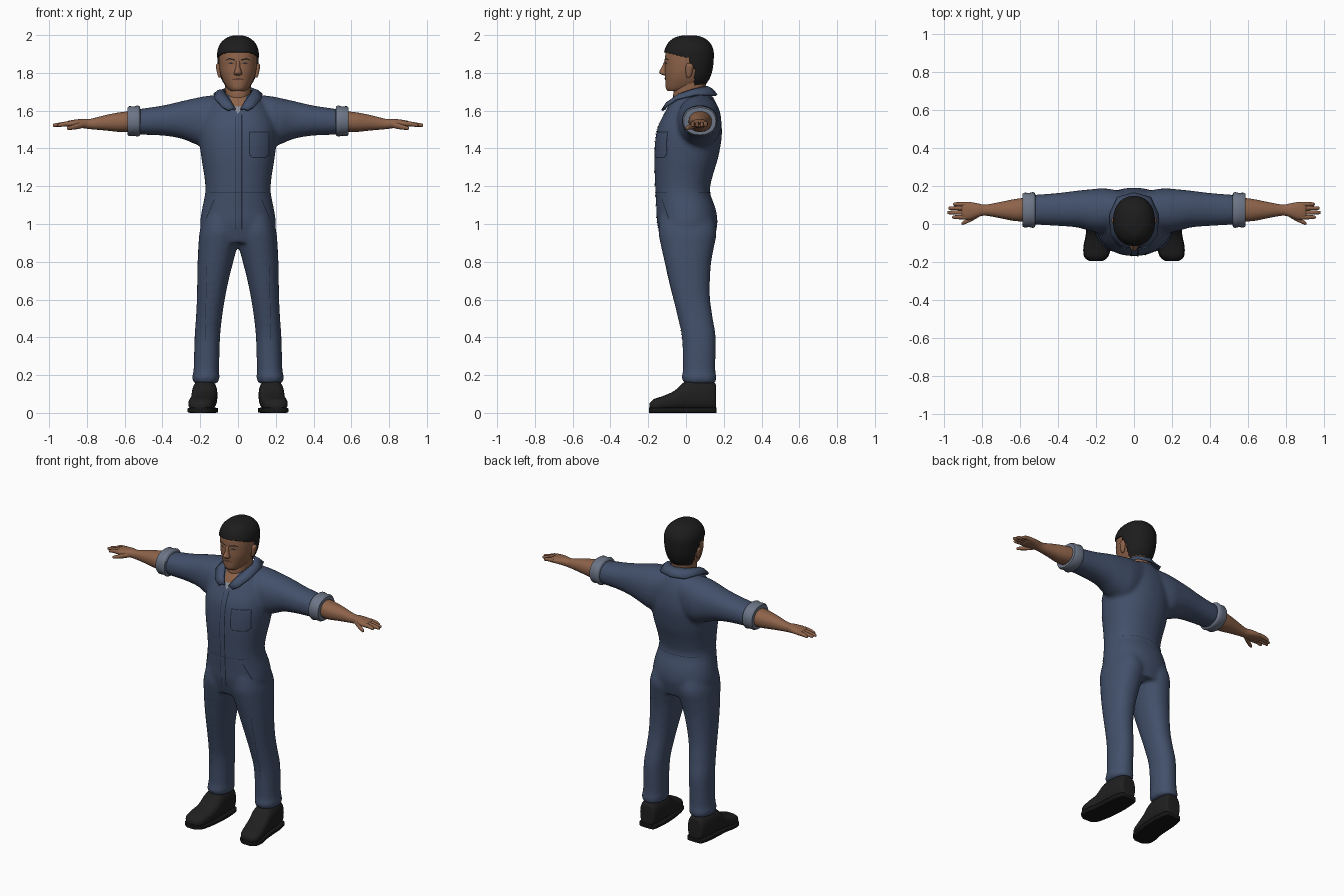
import bpy, bmesh, math
from mathutils import Vector

if "Cube" in bpy.data.objects:
    bpy.data.objects.remove(bpy.data.objects["Cube"])


def material(name, r, g, b):
    m = bpy.data.materials.new(name)
    m.use_nodes = True
    m.diffuse_color = (r, g, b, 1)
    node = m.node_tree.nodes["Principled BSDF"]
    node.inputs["Base Color"].default_value = (r, g, b, 1)
    node.inputs["Roughness"].default_value = 0.9
    return m


SUIT = material("denim blue", .055, .080, .145)
SEAM = material("dark seam", .015, .021, .038)
CUFF = material("pale cuff", .15, .18, .24)
SKIN = material("skin", .27, .125, .068)
HAIR = material("black hair", .012, .012, .012)
BOOT = material("black leather", .014, .014, .014)
SOLE = material("rubber sole", .008, .008, .008)
SHIRT = material("grey undershirt", .26, .28, .33)
LIPS = material("lips", .13, .05, .035)


def smooth_rows(rows, k):
    """Catmull-Rom interpolation between cross-sections."""
    if k < 2:
        return rows
    out = []
    for i in range(len(rows) - 1):
        p = [rows[max(0, min(len(rows) - 1, i + d))] for d in (-1, 0, 1, 2)]
        for j in range(k):
            u = j / k
            out.append([b + .5 * u * (c - a + u * (2*a - 5*b + 4*c - d + u * (3*(b - c) + d - a)))
                        for a, b, c, d in zip(*p)])
    return out + [list(rows[-1])]


def loft(bm, axis, rows, side=1, n=32, power=2.2, k=4):
    """Rows are (position on axis, a min, a max, b min, b max)."""
    rings = []
    for t, a0, a1, b0, b1 in smooth_rows(rows, k):
        ring = []
        for i in range(n):
            c, s = math.cos(math.tau * i / n), math.sin(math.tau * i / n)
            a = (a0 + a1) / 2 + (a1 - a0) / 2 * math.copysign(abs(c) ** (2 / power), c)
            b = (b0 + b1) / 2 + (b1 - b0) / 2 * math.copysign(abs(s) ** (2 / power), s)
            x, y, z = {"x": (t, a, b), "y": (a, t, b), "z": (a, b, t)}[axis]
            ring.append(bm.verts.new((x * side, y, z)))
        rings.append(ring)
    for r, q in zip(rings, rings[1:]):
        for i in range(n):
            bm.faces.new((r[i], r[(i + 1) % n], q[(i + 1) % n], q[i]))
    bm.faces.new(rings[0])
    bm.faces.new(rings[-1])
    return rings


def finish(name, bm, mat, recalc=True):
    if recalc:
        bmesh.ops.recalc_face_normals(bm, faces=bm.faces)
    for f in bm.faces:
        f.smooth = True
    for e in bm.edges:
        if len(e.link_faces) == 2 and e.calc_face_angle(0) > math.radians(50):
            e.smooth = False
    me = bpy.data.meshes.new(name)
    bm.to_mesh(me)
    bm.free()
    me.materials.append(mat)
    ob = bpy.data.objects.new(name, me)
    bpy.context.scene.collection.objects.link(ob)
    return ob


def part(name, mat, axis, rows, **kw):
    bm = bmesh.new()
    loft(bm, axis, rows, **kw)
    return finish(name, bm, mat)


def ribbon(name, target, mat, path, front=True, lift=.003):
    """Thin strip laid on a surface; path points are (x, z, width)."""
    ob = target.evaluated_get(bpy.context.evaluated_depsgraph_get())
    d = 1 if front else -1
    pts = []
    for p, q in zip(path, path[1:]):
        steps = max(2, int(math.dist(p[:2], q[:2]) / .012))
        pts += [Vector(p).lerp(Vector(q), i / steps) for i in range(steps)]
    pts.append(Vector(path[-1]))
    bm, rows, y = bmesh.new(), [], 0
    for i, p in enumerate(pts):
        t = pts[min(i + 1, len(pts) - 1)] - pts[max(i - 1, 0)]
        t = Vector((t.x, t.y)).normalized()
        row = []
        for j in range(7):
            w = p.z * (j / 6 - .5)
            x, z = p.x - t.y * w, p.y + t.x * w
            hit, loc, _, _ = ob.ray_cast((x, -d, z), (0, d, 0))
            y = loc.y if hit else y
            row.append(bm.verts.new((x, y - d * lift, z)))
        rows.append(row)
    for r, q in zip(rows, rows[1:]):
        for j in range(6):
            bm.faces.new((r[j], r[j + 1], q[j + 1], q[j]))
    bm.normal_update()
    if sum(f.normal.y for f in bm.faces) * d > 0:
        bmesh.ops.reverse_faces(bm, faces=bm.faces)
    return finish(name, bm, mat, recalc=False)


# Coverall: torso, legs and sleeves fused into one soft surface
torso = [(z, -w, w, f, b) for z, w, f, b in (
    (.90, .185, -.125, .145), (1.0, .20, -.152, .166), (1.08, .19, -.157, .157),
    (1.17, .173, -.162, .127), (1.25, .178, -.165, .14), (1.35, .194, -.168, .17),
    (1.45, .205, -.162, .188), (1.52, .20, -.147, .189), (1.6, .17, -.107, .175),
    (1.66, .12, -.073, .15), (1.69, .085, -.045, .13))]
leg = [(.155, .105, .235, -.01, .155), (.19, .098, .243, -.024, .162), (.23, .1, .235, -.016, .155),
       (.4, .095, .23, -.022, .157), (.5, .085, .223, -.042, .142), (.6, .07, .218, -.067, .128),
       (.7, .05, .216, -.092, .127), (.8, .025, .214, -.114, .134), (.88, .004, .21, -.132, .149),
       (.96, -.01, .203, -.146, .162), (1.04, 0, .18, -.14, .14)]
sleeve = [(.05, 0, .17, 1.44, 1.685), (.15, -.045, .187, 1.4, 1.68), (.22, -.04, .183, 1.42, 1.668),
          (.3, -.018, .175, 1.452, 1.65), (.4, -.01, .163, 1.468, 1.627), (.53, -.003, .153, 1.473, 1.608)]
bm = bmesh.new()
loft(bm, "z", torso, n=48)
for s in (1, -1):
    loft(bm, "z", leg, s)
    loft(bm, "x", sleeve, s)
coverall = finish("coverall", bm, SUIT)
fuse = coverall.modifiers.new("fuse", "REMESH")
fuse.mode, fuse.voxel_size, fuse.use_smooth_shade = "VOXEL", .011, True
soften = coverall.modifiers.new("soften", "SMOOTH")
soften.factor, soften.iterations = .5, 8

# Neck, head, hair
part("neck", SKIN, "z", [(1.62, -.062, .062, -.06, .09), (1.68, -.066, .066, -.068, .1),
                         (1.74, -.07, .07, -.055, .105), (1.8, -.07, .07, -.03, .11)])
skull = [(z, -w, w, f, b) for z, w, f, b in (
    (1.703, .035, -.095, -.02), (1.72, .057, -.107, .07), (1.76, .081, -.109, .11),
    (1.8, .094, -.112, .128), (1.84, .1, -.111, .136), (1.88, .102, -.111, .139),
    (1.92, .1, -.105, .137), (1.955, .084, -.088, .12), (1.98, .054, -.055, .088),
    (1.991, .02, -.01, .045))]
head = part("head", SKIN, "z", skull, n=48)


def hairy(c):
    top = c.z > 1.905 - max(0, c.y + .1) * .25
    return top or (c.y > .02 and c.z > 1.83) or (c.y > .042 and c.z > 1.725)


bm = bmesh.new()
loft(bm, "z", skull, n=72, k=8)
bmesh.ops.recalc_face_normals(bm, faces=bm.faces)
bm.normal_update()
for v in bm.verts:
    v.co += v.normal * .008
bmesh.ops.delete(bm, geom=[f for f in bm.faces if not hairy(f.calc_center_median())], context="FACES")
for _ in range(3):
    bmesh.ops.smooth_vert(bm, verts=[v for v in bm.verts if v.is_boundary], factor=.5,
                          use_axis_x=True, use_axis_y=True, use_axis_z=True)
hair = finish("hair", bm, HAIR)
shell = hair.modifiers.new("shell", "SOLIDIFY")
shell.thickness, shell.offset = .012, -1

# Nose and ears
part("nose", SKIN, "z", [(z, -w, w, f, -.09) for z, w, f in (
    (1.787, .012, -.118), (1.793, .021, -.133), (1.804, .02, -.142),
    (1.83, .012, -.129), (1.865, .011, -.113))], n=16, power=2)
for s, side in ((1, "left"), (-1, "right")):
    part(side + "_ear", SKIN, "z", [
        (1.775, .09, .1, .005, .02), (1.785, .09, .107, .0, .028), (1.82, .09, .115, -.002, .038),
        (1.84, .09, .117, .0, .038), (1.85, .09, .108, .008, .03)], side=s, n=16)

# Face details
bpy.context.view_layer.update()
for s, side in ((1, "left"), (-1, "right")):
    ribbon(side + "_eyebrow", head, HAIR, [(.016 * s, 1.868, .007), (.045 * s, 1.875, .007), (.066 * s, 1.867, .003)])
    ribbon(side + "_eye", head, SEAM, [(.022 * s, 1.85, .002), (.038 * s, 1.852, .008), (.054 * s, 1.85, .002)])
ribbon("mouth", head, LIPS, [(-.032, 1.765, .003), (0, 1.768, .012), (.032, 1.765, .003)])

# Open neckline and undershirt
ribbon("neckline", coverall, SKIN, [(0, 1.60, .03), (0, 1.645, .07), (0, 1.68, .09)])
ribbon("undershirt", coverall, SHIRT, [(0, 1.585, .004), (0, 1.622, .05)], lift=.005)

# Folded collar
half = [((0, .112, 1.725), (0, .162, 1.683)), ((.055, .09, 1.722), (.085, .14, 1.683)),
        ((.08, .03, 1.708), (.126, .05, 1.685)), ((.066, -.035, 1.685), (.122, -.05, 1.66)),
        ((.038, -.088, 1.648), (.082, -.112, 1.618)), ((.014, -.115, 1.606), (.05, -.126, 1.6))]
bm = bmesh.new()
stations = [((-a[0], *a[1:]), (-b[0], *b[1:])) for a, b in half[:0:-1]] + half
loops = []
for a, b in stations:
    a, b = Vector(a), Vector(b)
    middle = a.lerp(b, .5) + Vector((0, 0, .008))
    loops.append([bm.verts.new(p) for p in (a, middle, b)])
for r, q in zip(loops, loops[1:]):
    for j in range(2):
        bm.faces.new((r[j], r[j + 1], q[j + 1], q[j]))
collar = finish("collar", bm, SUIT)
thick = collar.modifiers.new("thick", "SOLIDIFY")
thick.thickness, thick.offset = .012, 0

# Seams, placket and pockets
W = .005
ribbon("zip_seam", coverall, SEAM, [(.02, 1.58, .006), (.02, .97, .006)])
ribbon("placket_seam", coverall, SEAM, [(-.012, 1.57, .003), (-.012, .97, .003)])
ribbon("chest_pocket", coverall, SEAM, [(.06, 1.487, W), (.06, 1.37, W), (.075, 1.352, W), (.15, 1.352, W),
                                        (.165, 1.37, W), (.165, 1.487, W), (.06, 1.487, W)])
for front, side in ((True, "front"), (False, "back")):
    ribbon(side + "_waist_seam", coverall, SEAM, [(-.15, 1.165, .002), (.15, 1.165, .002)], front)
for s, side in ((1, "left"), (-1, "right")):
    ribbon(side + "_hip_pocket", coverall, SEAM, [(.125 * s, 1.13, .004), (.168 * s, 1.03, .004)])
    ribbon(side + "_leg_seam", coverall, SEAM, [(.165 * s, .78, .002), (.175 * s, .36, .002)])

# Arms, hands and boots
fingers = {"index": (.036, .955), "middle": (.06, .98), "ring": (.083, .974), "little": (.104, .95)}
arm = [(.54, .015, .14, 1.49, 1.6), (.62, .015, .132, 1.487, 1.592), (.7, .03, .116, 1.495, 1.577),
       (.78, .044, .102, 1.502, 1.557), (.82, .036, .108, 1.507, 1.557), (.86, .023, .115, 1.51, 1.553),
       (.895, .024, .115, 1.512, 1.547), (.905, .03, .11, 1.517, 1.541)]
cuff = [(.517, 0, .15, 1.48, 1.61), (.52, -.016, .162, 1.468, 1.622), (.53, -.021, .168, 1.462, 1.628),
        (.55, -.016, .163, 1.467, 1.622), (.575, -.019, .165, 1.465, 1.624),
        (.586, -.012, .158, 1.472, 1.616), (.586, .006, .14, 1.488, 1.6)]
boot = [(.16, .14, .2, .02, .13), (.15, .12, .225, .01, .16), (.08, .11, .24, .01, .175),
        (.0, .11, .245, .01, .168), (-.06, .115, .25, .01, .118), (-.12, .125, .262, .01, .09),
        (-.17, .14, .258, .01, .073), (-.193, .17, .23, .015, .05)]
for s, side in ((1, "left"), (-1, "right")):
    part(side + "_cuff", CUFF, "x", cuff, side=s, k=1)
    bm = bmesh.new()
    loft(bm, "x", arm, s)
    for y, tip in fingers.values():
        loft(bm, "x", [(.88, y - .012, y + .012, 1.517, 1.545), (.92, y - .011, y + .011, 1.517, 1.541),
                       (tip - .008, y - .009, y + .009, 1.514, 1.532), (tip, y - .004, y + .004, 1.518, 1.527)],
             s, n=12)
    loft(bm, "x", [(.81, .04, .075, 1.512, 1.542), (.84, .022, .056, 1.504, 1.538),
                   (.87, .007, .032, 1.5, 1.526), (.897, -.004, .016, 1.498, 1.518),
                   (.905, -.002, .008, 1.502, 1.512)], s, n=12)
    finish(side + "_forearm_and_hand", bm, SKIN)
    part(side + "_boot", BOOT, "y", boot, side=s, power=2.6)
    part(side + "_sole", SOLE, "y", [(y * 1.012, a - .004, b + .004, 0, .028) for y, a, b, _, _ in boot],
         side=s, power=7)
